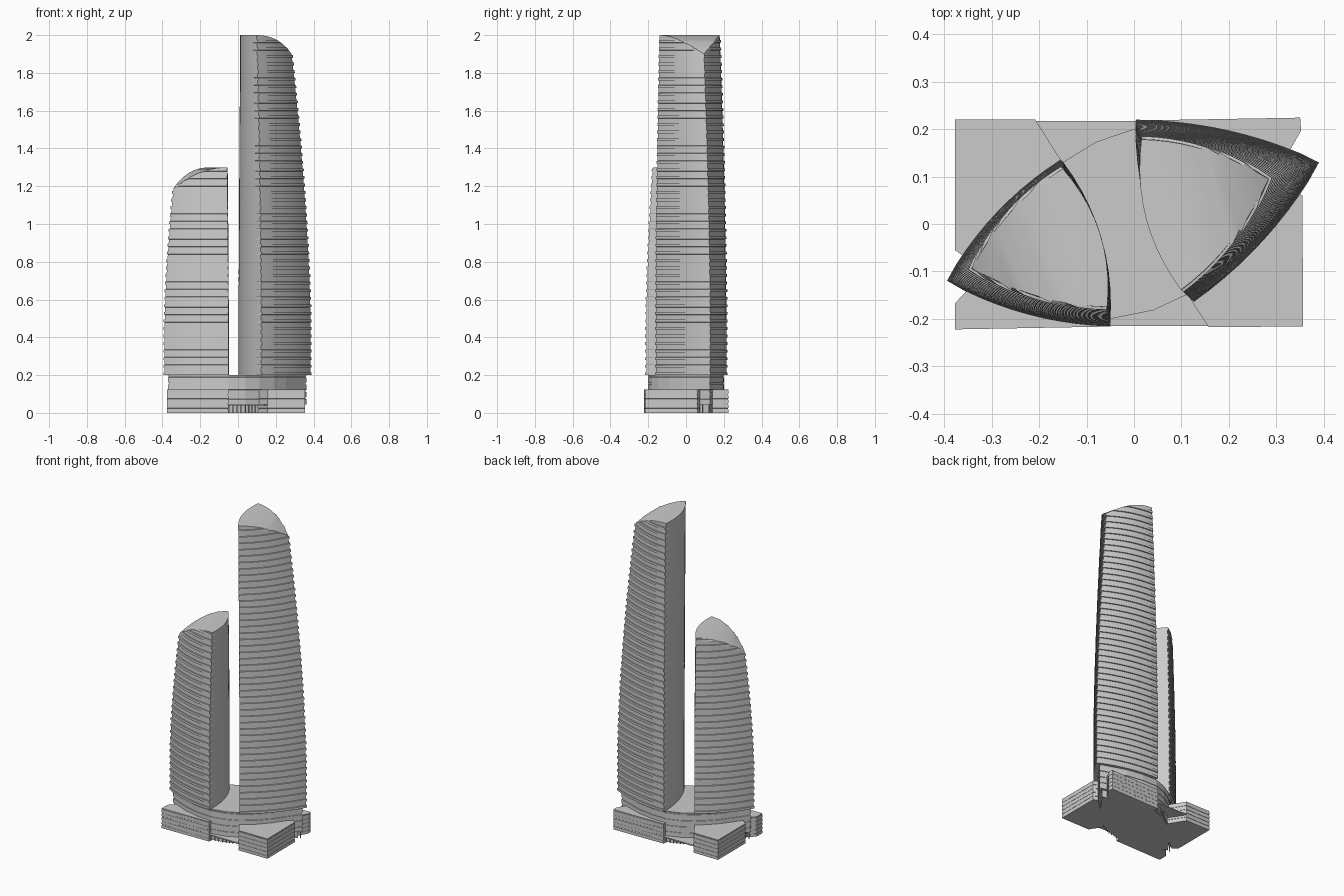
import bpy, bmesh, math
from mathutils import Vector

if "Cube" in bpy.data.objects:
    bpy.data.objects.remove(bpy.data.objects["Cube"])

N = 10          # segments along each tower side
FLOOR = 0.04    # storey height
LIP = 0.006     # how far each floor edge projects


def finish(name, bm, smooth=False):
    bmesh.ops.remove_doubles(bm, verts=bm.verts, dist=1e-5)
    bmesh.ops.recalc_face_normals(bm, faces=bm.faces)
    me = bpy.data.meshes.new(name)
    bm.to_mesh(me)
    bm.free()
    ob = bpy.data.objects.new(name, me)
    bpy.context.collection.objects.link(ob)
    if smooth:
        bpy.ops.object.select_all(action='DESELECT')
        ob.select_set(True)
        bpy.context.view_layer.objects.active = ob
        bpy.ops.object.shade_smooth_by_angle(angle=math.radians(25))
    return ob


def add_face(bm, verts):
    # skip corners that coincide where floors are trimmed by the roof
    keep = []
    for v in verts:
        if all((v.co - k.co).length > 1e-5 for k in keep):
            keep.append(v)
    if len(keep) > 2:
        bm.faces.new(keep)


def loft(rings):
    bm = bmesh.new()
    vr = [[bm.verts.new(p) for p in r] for r in rings]
    for a, b in zip(vr, vr[1:]):
        for i in range(len(a)):
            j = (i + 1) % len(a)
            add_face(bm, (a[i], a[j], b[j], b[i]))
    return bm, vr


def tower(name, low, high, height, drop):
    """Three-sided tapering tower; corners a, b, c with the sharp outer corner at b."""
    low, high = [Vector(p) for p in low], [Vector(p) for p in high]
    bulge = (0.021, 0.021, 0.033)

    def normal(p, q):
        d = (q - p).normalized()
        n = Vector((d.y, -d.x))
        mid = (low[0] + low[1] + low[2]) / 3
        return n if n.dot(p - mid) > 0 else -n

    def ring(z, lip):
        pts = []
        for s in range(3):
            for i in range(N):
                u = i / N
                away = (u, 1 - u, 0)[s]
                roof = height - drop * away ** 2
                zz, off = (z, lip) if z < roof - 1e-4 else (roof, 0)
                t = max(0, (zz - 0.45) / (height - 0.05 - 0.45)) ** 1.6
                c = [l.lerp(h, t) for l, h in zip(low, high)]
                p, q = c[s], c[(s + 1) % 3]
                n = normal(p, q)
                pos = p.lerp(q, u) + n * bulge[s] * 4 * u * (1 - u)
                if i == 0 and s > 0:            # corners b and c
                    m = normal(c[s - 1], p)
                    pos += (((m + n) if s == 1 else m) * off)
                elif s < 2:
                    pos += n * off
                pts.append((pos.x, pos.y, zz))
        return pts

    rings = []
    z = 0.2
    while z < height - 1e-4:
        rings += [ring(z, LIP), ring(z + 0.014, LIP), ring(z + 0.015, 0), ring(z + FLOOR - 0.001, 0)]
        z += FLOOR
    rings.append(ring(height + 0.01, 0))
    bm, vr = loft(rings)
    bm.faces.new(vr[0])
    # curved sloping roof, spanned from side to side
    top = vr[-1]
    left = top[:N + 1]
    right = top[N:2 * N + 1][::-1]
    for i in range(N):
        add_face(bm, (left[i], left[i + 1], right[i + 1], right[i]))
    add_face(bm, top[2 * N:] + [top[0]])
    finish(name, bm, True)


def banded(name, outline, z0, z1, count, inset):
    """Solid block with projecting floor bands."""
    c = sum((Vector(p) for p in outline), Vector((0, 0))) / len(outline)
    step = (z1 - z0) / count

    def ring(z, s):
        return [(*(c + (Vector(p) - c) * s), z) for p in outline]
    rings = []
    for k in range(count):
        z = z0 + k * step
        rings += [ring(z, 1), ring(z + step * 0.7, 1),
                  ring(z + step * 0.72, 1 - inset), ring(z + step * 0.98, 1 - inset)]
    rings.append(ring(z1, 1 - inset))
    rings[-2:] = [ring(z1 - step * 0.02, 1), ring(z1, 1)]
    bm, vr = loft(rings)
    bm.faces.new(vr[0])
    bm.faces.new(vr[-1])
    finish(name, bm)


# Towers
tower("tall_tower", [(0.003, 0.214), (0.384, 0.128), (0.122, -0.16)],
      [(0.015, 0.18), (0.278, 0.093), (0.1, -0.14)], 2.0, 0.1)
tower("short_tower", [(-0.05, -0.21), (-0.388, -0.118), (-0.15, 0.132)],
      [(-0.056, -0.178), (-0.335, -0.09), (-0.15, 0.118)], 1.3, 0.11)

# Lens-shaped podium joining both towers
lens = [(-0.37, -0.117), (-0.26, 0.03), (-0.2, 0.09), (-0.15, 0.13), (-0.08, 0.173), (0, 0.2),
        (0.1, 0.198), (0.2, 0.182), (0.362, 0.127), (0.255, -0.02), (0.19, -0.09),
        (0.115, -0.147), (0.04, -0.182), (-0.05, -0.2), (-0.15, -0.193), (-0.25, -0.168)]
banded("podium_lens", lens, 0.045, 0.2, 4, 0.012)
banded("podium_core", [(x * 0.93, y * 0.93) for x, y in lens], 0, 0.05, 1, 0)

# Four corner wings of the podium
wings = {
    "wing_back_left": [(-0.377, 0.22), (-0.208, 0.22), (-0.145, 0.12), (-0.25, 0.0), (-0.345, -0.078), (-0.377, -0.055)],
    "wing_front_left": [(-0.377, -0.222), (-0.05, -0.216), (-0.05, -0.18), (-0.2, -0.12), (-0.34, -0.127), (-0.377, -0.167)],
    "wing_back_right": [(0.35, 0.224), (0.003, 0.218), (0.003, 0.18), (0.2, 0.12), (0.32, 0.14), (0.352, 0.197)],
    "wing_front_right": [(0.356, -0.216), (0.157, -0.217), (0.107, -0.14), (0.25, 0.0), (0.33, 0.075), (0.355, 0.06)],
}
for name, outline in wings.items():
    banded(name, outline, 0, 0.125, 5, 0.012)

# Entrance canopies in the gaps between wings
banded("canopy_front", [(-0.05, -0.215), (0.157, -0.215), (0.1, -0.13), (-0.05, -0.17)], 0.038, 0.045, 1, 0)
banded("canopy_back", [(-0.208, 0.217), (0.003, 0.217), (0.003, 0.17), (-0.14, 0.11)], 0.038, 0.045, 1, 0)

# Entrance columns along the lens edge
bm = bmesh.new()
for a, b in zip(lens, lens[1:] + lens[:1]):
    for k in range(4):
        p = Vector(a).lerp(Vector(b), k / 4) * 0.97
        geo = bmesh.ops.create_cone(bm, cap_ends=True, segments=6, radius1=0.003, radius2=0.003, depth=0.045)
        bmesh.ops.translate(bm, verts=geo["verts"], vec=(p.x, p.y, 0.0225))
finish("entrance_columns", bm)
